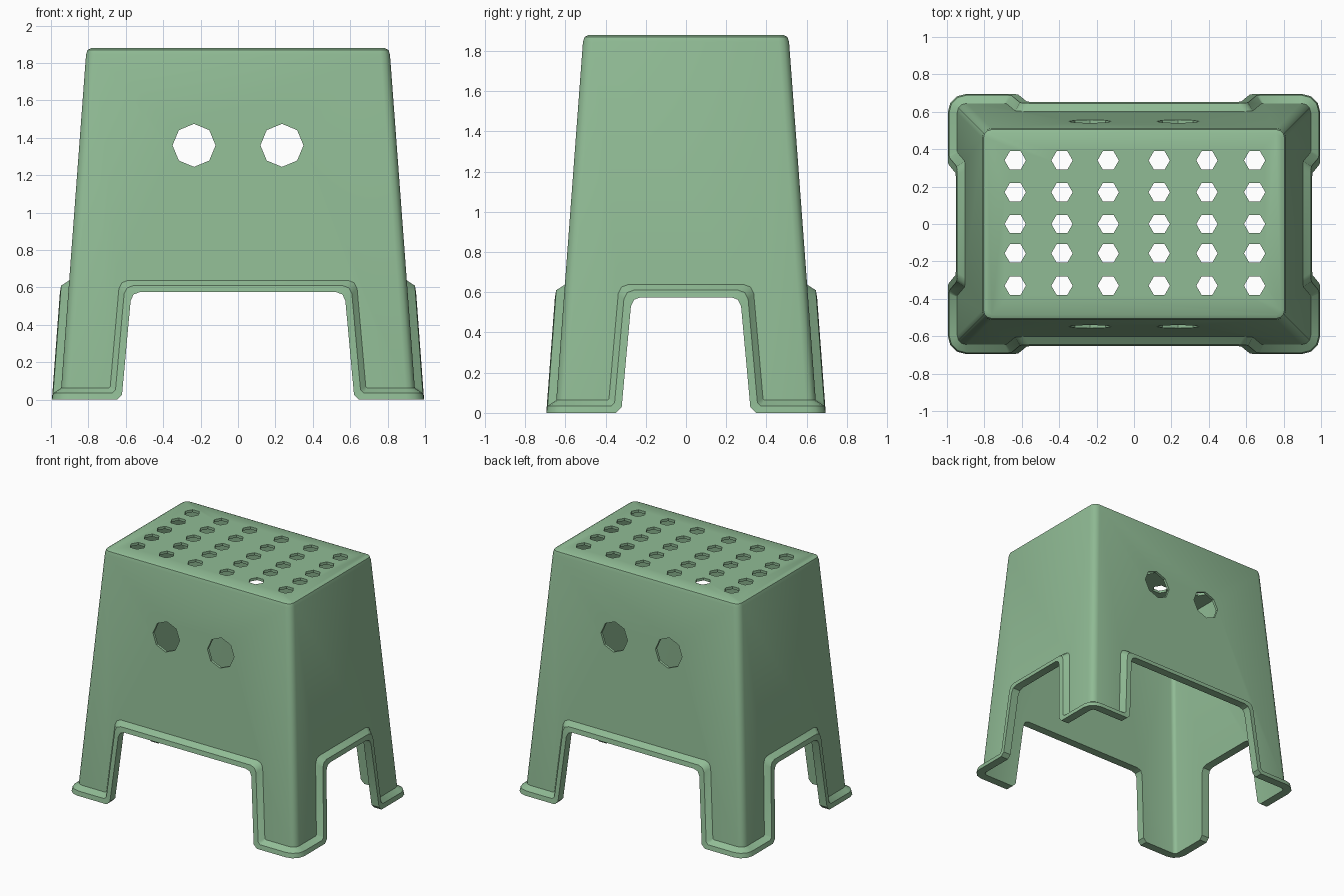
import bpy, bmesh, math
from mathutils import Matrix

if "Cube" in bpy.data.objects:
    bpy.data.objects.remove(bpy.data.objects["Cube"])

SEG = 3            # segments per rounded vertical corner
WALL = 0.02        # shell thickness
LIP = 0.045        # how far the rim stands out
TOP = 1.88


def half(k, z):
    """Half size of the tapered body towards side k at height z."""
    return (0.65 if k % 2 == 0 else 0.95) - 0.0745 * z


def place(k, u, n, z):
    """Side k (front, right, back, left): u along the side, n outwards."""
    x, y = [(u, -n), (n, u), (-u, n), (-n, -u)][k]
    return (x, y, z)


def corner(bm, k, z, d):
    """Rounded corner after side k."""
    r = max(0.05 + d, 0.02)
    cu, cn = half(k + 1, z) + d - r, half(k, z) + d - r
    angles = [j / SEG * math.pi / 2 for j in range(SEG + 1)]
    return [bm.verts.new(place(k, cu + r * math.sin(a), cn + r * math.cos(a), z))
            for a in angles]


def leg_ring(bm, o, d):
    """Lower edge round legs and arches, inset by o and pushed out by d."""
    sides, corners = [], []
    for k in range(4):
        w = (0.57 if k % 2 == 0 else 0.27) + o
        t, c = 0.575 + o, 0.028 * (1 - o / 0.09)
        prof = [(w - 0.045, t), (w - 0.012, t - 0.012), (w + 0.004, t - 0.045),
                (w + 0.05, o + c), (w + 0.05 + c, o)]
        pts = [(-u, z) for u, z in reversed(prof)] + prof
        sides.append([bm.verts.new(place(k, u, half(k, z) + d, z)) for u, z in pts])
        corners.append(corner(bm, k, o, d))
    return sides, corners


def top_ring(bm, z, d):
    return [[] for _ in range(4)], [corner(bm, k, z, d) for k in range(4)]


def flat(ring):
    return [v for s, c in zip(*ring) for v in s + c]


def bridge(bm, a, b):
    a, b = flat(a), flat(b)
    for i in range(len(a)):
        j = (i + 1) % len(a)
        bm.faces.new((a[i], a[j], b[j], b[i]))


def walls(bm, low, high):
    """Flat side panels plus rounded corner strips."""
    for k in range(4):
        lo, hi = low[1], high[1]
        bm.faces.new([lo[k - 1][-1]] + low[0][k] + [lo[k][0], hi[k][0], hi[k - 1][-1]])
        for j in range(SEG):
            bm.faces.new((lo[k][j], lo[k][j + 1], hi[k][j + 1], hi[k][j]))


def make_object(name, bm):
    bmesh.ops.recalc_face_normals(bm, faces=bm.faces[:])
    me = bpy.data.meshes.new(name)
    bm.to_mesh(me)
    bm.free()
    ob = bpy.data.objects.new(name, me)
    bpy.context.collection.objects.link(ob)
    return ob


# Stool shell: outer wall, flared rim, inner wall
bm = bmesh.new()
rim = [leg_ring(bm, o, d) for o, d in
       [(0.063, 0), (0.035, LIP - 0.004), (0, LIP), (0, -WALL)]]
for a, b in zip(rim, rim[1:]):
    bridge(bm, a, b)
crown = [top_ring(bm, z, d) for z, d in
         [(TOP - 0.035, 0), (TOP - 0.01, -0.006), (TOP, -0.025)]]
walls(bm, rim[0], crown[0])
for a, b in zip(crown, crown[1:]):
    bridge(bm, a, b)
bm.faces.new(flat(crown[-1]))
ceiling = top_ring(bm, TOP - WALL, -WALL)
walls(bm, rim[-1], ceiling)
bm.faces.new(flat(ceiling))
stool = make_object("stool_body", bm)

# Cutters: drain holes in the seat and grip holes through front and back
bm = bmesh.new()
for x in (-0.635, -0.385, -0.138, 0.135, 0.39, 0.645):
    for y in (-0.33, -0.157, 0, 0.17, 0.34):
        bmesh.ops.create_cone(bm, cap_ends=True, segments=6, radius1=0.057, radius2=0.057,
                              depth=0.2, matrix=Matrix.Translation((x, y, TOP))
                              @ Matrix.Rotation(math.pi / 2, 4, 'Z'))
for x in (-0.235, 0.235):
    bmesh.ops.create_cone(bm, cap_ends=True, segments=8, radius1=0.115, radius2=0.115,
                          depth=2, matrix=Matrix.Translation((x, 0, 1.36))
                          @ Matrix.Rotation(math.pi / 2, 4, 'X'))
cutter = make_object("hole_cutter", bm)
cutter.hide_render = True

mod = stool.modifiers.new("holes", 'BOOLEAN')
mod.operation = 'DIFFERENCE'
mod.solver = 'EXACT'
mod.object = cutter
bpy.context.view_layer.objects.active = stool
stool.select_set(True)
bpy.ops.object.modifier_apply(modifier=mod.name)
bpy.data.objects.remove(cutter)
bpy.ops.object.shade_smooth_by_angle(angle=math.radians(35))

# Green plastic
mat = bpy.data.materials.new("green_plastic")
mat.diffuse_color = (0.28, 0.5, 0.3, 1)
mat.use_nodes = True
mat.node_tree.nodes["Principled BSDF"].inputs["Base Color"].default_value = mat.diffuse_color
stool.data.materials.clear()
stool.data.materials.append(mat)
